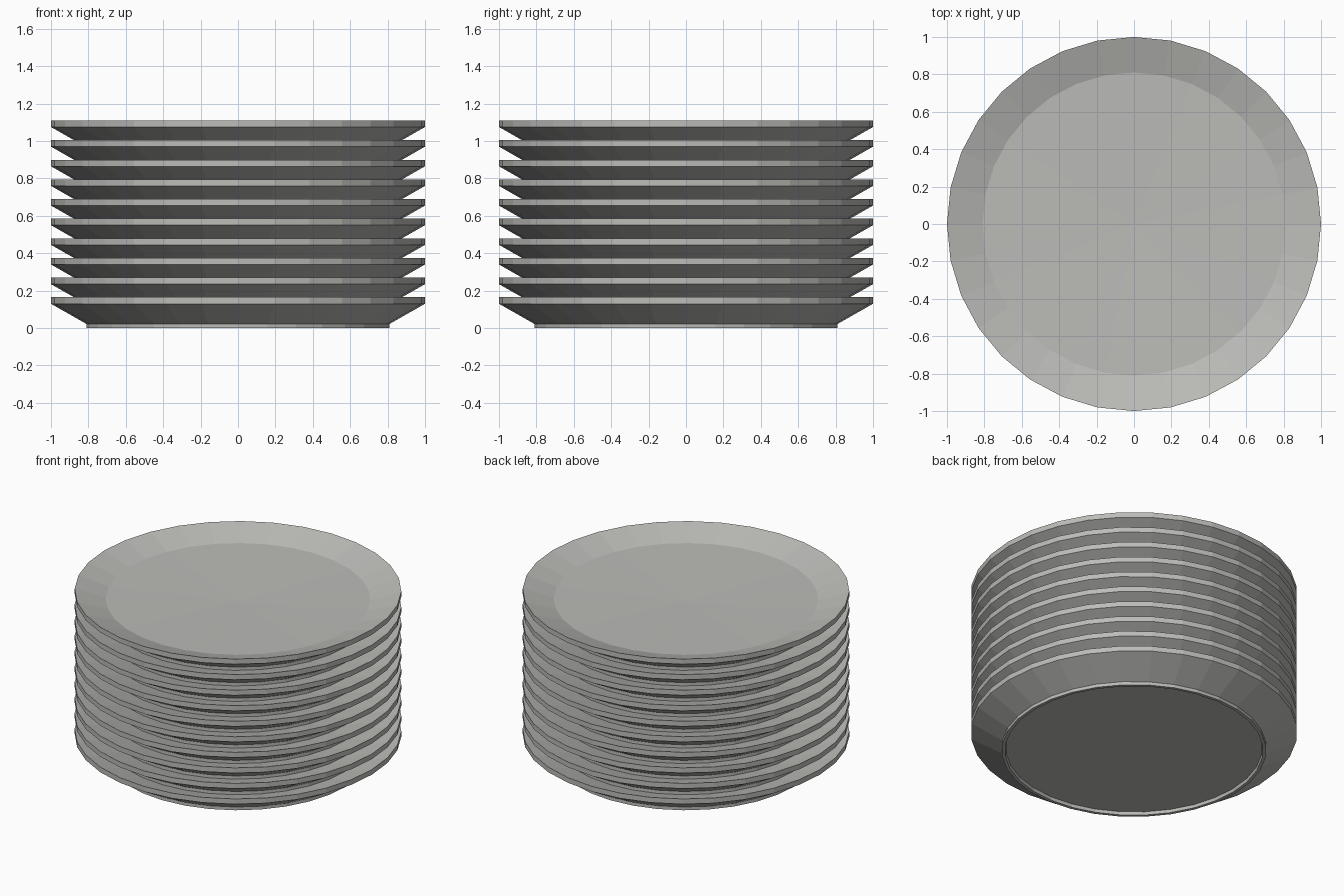
import bpy
import bmesh
import math

if "Cube" in bpy.data.objects:
    bpy.data.objects.remove(bpy.data.objects["Cube"])

SIDES = 32
COUNT = 10
STEP = 0.105

mat = bpy.data.materials.new("plain grey")
mat.diffuse_color = (0.50, 0.50, 0.48, 1)
mat.use_nodes = True
mat.node_tree.nodes["Principled BSDF"].inputs["Base Color"].default_value = mat.diffuse_color

# plate cross-section (radius, height): underside centre, foot, rim, well centre
PROFILE = [(0, 0.02), (0.785, 0.02), (0.79, 0), (0.81, 0), (0.81, 0.022),
           (1, 0.13), (1, 0.165), (0.81, 0.105), (0, 0.09)]


def lathe(name, profile):
    bm = bmesh.new()
    rings = []
    for r, z in profile:
        n = SIDES if r else 1
        rings.append([bm.verts.new((r * math.cos(2 * math.pi * i / SIDES),
                                    r * math.sin(2 * math.pi * i / SIDES), z))
                      for i in range(n)])
    for a, b in zip(rings, rings[1:]):
        for i in range(SIDES):
            j = (i + 1) % SIDES
            quad = [a[i % len(a)], a[j % len(a)], b[j % len(b)], b[i % len(b)]]
            bm.faces.new(list(dict.fromkeys(quad)))
    bmesh.ops.recalc_face_normals(bm, faces=bm.faces)
    mesh = bpy.data.meshes.new(name)
    bm.to_mesh(mesh)
    bm.free()
    mesh.materials.append(mat)
    return mesh


# stack of identical plates
plate = lathe("plate", PROFILE)
for k in range(COUNT):
    ob = bpy.data.objects.new(f"plate_{k + 1}", plate)
    ob.location.z = k * STEP
    bpy.context.collection.objects.link(ob)
